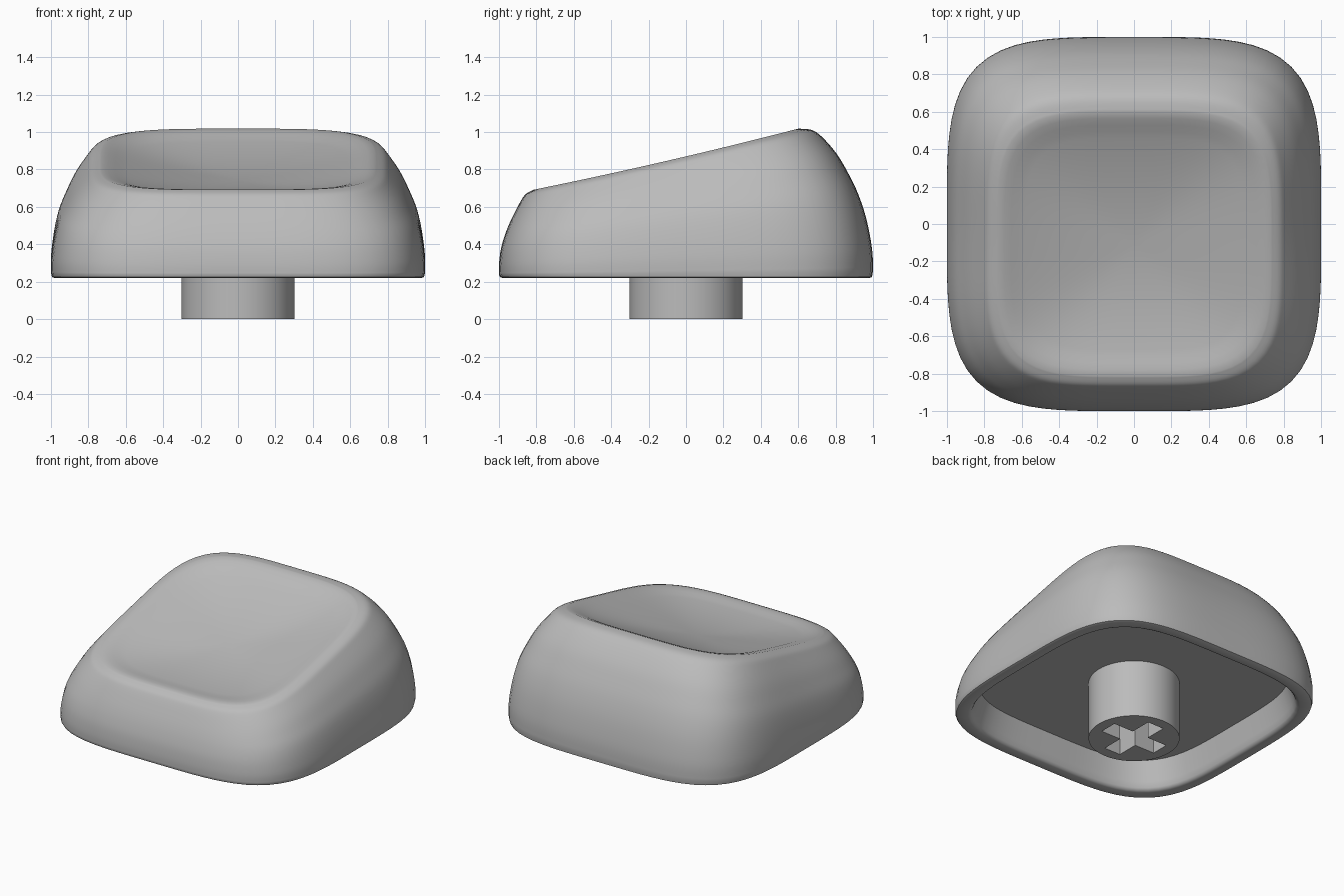
import bpy, bmesh, math
from mathutils import Vector

if "Cube" in bpy.data.objects:
    bpy.data.objects.remove(bpy.data.objects["Cube"], do_unlink=True)

grey = bpy.data.materials.new("mid grey")
grey.use_nodes = True
grey.diffuse_color = (0.5, 0.5, 0.5, 1)
grey.node_tree.nodes["Principled BSDF"].inputs["Base Color"].default_value = (0.5, 0.5, 0.5, 1)

SEG = 96
BASE, CEILING = 0.22, 0.42


def top_height(y):
    return 0.87 + 0.235 * y + 0.02 * y * y


def ring(bm, half_x, front, back, height):
    """Rounded-square loop; height is a function of y."""
    verts = []
    for i in range(SEG):
        a = 2 * math.pi * i / SEG
        c, s = math.cos(a), math.sin(a)
        r = (c ** 4 + s ** 4) ** -0.25
        y = (back - front) / 2 + r * s * (back + front) / 2
        verts.append(bm.verts.new((half_x * r * c, y, height(y))))
    return verts


def bridge(bm, a, b):
    for i in range(SEG):
        j = (i + 1) % SEG
        bm.faces.new((a[i], a[j], b[j], b[i]))


def finish(name, bm):
    bmesh.ops.recalc_face_normals(bm, faces=bm.faces)
    mesh = bpy.data.meshes.new(name)
    bm.to_mesh(mesh)
    bm.free()
    mesh.materials.append(grey)
    obj = bpy.data.objects.new(name, mesh)
    bpy.context.collection.objects.link(obj)
    return obj


def smooth(obj, degrees):
    bpy.ops.object.select_all(action="DESELECT")
    obj.select_set(True)
    bpy.context.view_layer.objects.active = obj
    bpy.ops.object.shade_smooth_by_angle(angle=math.radians(degrees))


def spline(rows, steps):
    """Catmull-Rom through the profile rows."""
    pts = [Vector(r) for r in rows]
    out = []
    for i in range(len(pts) - 1):
        p0, p1, p2, p3 = pts[max(i - 1, 0)], pts[i], pts[i + 1], pts[min(i + 2, len(pts) - 1)]
        for k in range(steps):
            t = k / steps
            out.append(p1 + (p2 - p0) * (t / 2) + (2 * p0 - 5 * p1 + 4 * p2 - p3) * (t * t / 2)
                       + (3 * p1 - p0 - 3 * p2 + p3) * (t ** 3 / 2))
    return out + [pts[-1]]


# Cap skin: height fraction, half width, front reach, back reach
skin = [(0.04, 1, 1, 1), (0.17, 1, 1, 0.995), (0.35, 0.985, 0.99, 0.965),
        (0.51, 0.96, 0.97, 0.92), (0.65, 0.92, 0.945, 0.865), (0.78, 0.875, 0.915, 0.805),
        (0.91, 0.815, 0.88, 0.725), (0.97, 0.78, 0.855, 0.67), (1, 0.73, 0.815, 0.60)]

bm = bmesh.new()
loops = []
# Inner ceiling edge, inner wall and rounded lip
for z, inset in ((CEILING, 0.14), (0.28, 0.105), (0.24, 0.095), (0.226, 0.085),
                 (BASE, 0.07), (BASE, 0.018), (0.225, 0.006)):
    loops.append(ring(bm, 1 - inset, 1 - inset, 1 - inset, lambda y, z=z: z))
bm.faces.new(loops[0])
# Outer walls up to the crest
for row in spline([tuple(r) for r in skin], 4):
    f, hx, fr, bk = row
    loops.append(ring(bm, hx, fr, bk, lambda y: BASE + f * (top_height(y) - BASE)))
# Dished top
hx, fr, bk = skin[-1][1:]
mid = (bk - fr) / 2
for n in range(1, 20):
    k = 1 - n / 20
    drop = 0.10 * (1 - k * k) * min(1, 0.4 + n * 0.2)
    loops.append(ring(bm, hx * k, fr * k - mid * (1 - k), bk * k + mid * (1 - k),
                      lambda y: top_height(y) - drop))
for a, b in zip(loops, loops[1:]):
    bridge(bm, a, b)
centre = bm.verts.new((0, mid, top_height(mid) - 0.10))
for i in range(SEG):
    bm.faces.new((loops[-1][i], loops[-1][(i + 1) % SEG], centre))
cap = finish("keycap_shell", bm)
smooth(cap, 40)

# Mounting post
bm = bmesh.new()
bmesh.ops.create_cone(bm, cap_ends=True, segments=64, radius1=0.302, radius2=0.302, depth=CEILING)
bmesh.ops.translate(bm, verts=bm.verts, vec=(0, 0, CEILING / 2))
post = finish("mounting_post", bm)

# Cross socket cut into the post from below
bm = bmesh.new()
L, W, DEPTH = 0.224, 0.065, 0.38
outline = []
for q in range(4):
    c, s = round(math.cos(q * math.pi / 2)), round(math.sin(q * math.pi / 2))
    for x, y in ((L, -W), (L, W), (W, W)):
        outline.append(bm.verts.new((x * c - y * s, x * s + y * c, -0.1)))
face = bm.faces.new(outline)
up = bmesh.ops.extrude_face_region(bm, geom=[face])["geom"]
bmesh.ops.translate(bm, verts=[v for v in up if isinstance(v, bmesh.types.BMVert)], vec=(0, 0, DEPTH + 0.1))
cutter = finish("cross_cutter", bm)
cut = post.modifiers.new("cross_socket", "BOOLEAN")
cut.object = cutter
cut.operation = "DIFFERENCE"
cut.solver = "EXACT"
bpy.context.view_layer.objects.active = post
bpy.ops.object.modifier_apply(modifier=cut.name)
bpy.data.objects.remove(cutter, do_unlink=True)
smooth(post, 30)
